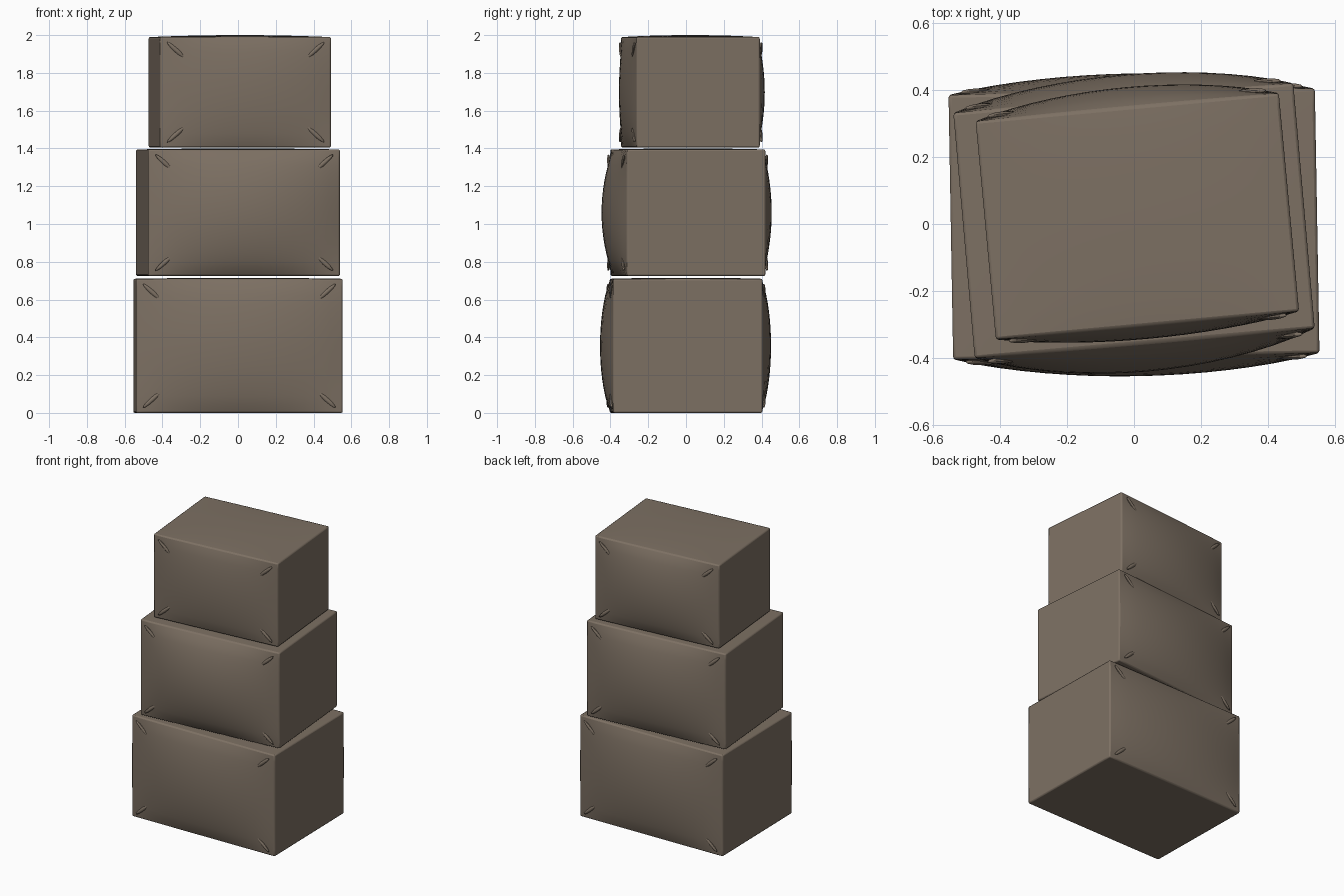
import bpy, bmesh, math
from mathutils import Matrix, Vector

if "Cube" in bpy.data.objects:
    bpy.data.objects.remove(bpy.data.objects["Cube"])

cardboard = bpy.data.materials.new("grey_brown_sack")
cardboard.diffuse_color = (0.205, 0.163, 0.125, 1)
cardboard.use_nodes = True
cardboard.node_tree.nodes["Principled BSDF"].inputs["Base Color"].default_value = cardboard.diffuse_color


def bulge(u, v):
    """Pillow-shaped swelling over a face, u and v run from -1 to 1."""
    return max(0, 1 - u * u) ** 0.9 * max(0, 1 - v * v) ** 0.75


def make_object(name, bm, matrix):
    bm.transform(matrix)
    bmesh.ops.recalc_face_normals(bm, faces=bm.faces[:])
    mesh = bpy.data.meshes.new(name)
    bm.to_mesh(mesh)
    bm.free()
    mesh.materials.append(cardboard)
    obj = bpy.data.objects.new(name, mesh)
    bpy.context.collection.objects.link(obj)
    bpy.ops.object.select_all(action='DESELECT')
    obj.select_set(True)
    bpy.context.view_layer.objects.active = obj
    bpy.ops.object.shade_smooth_by_angle(angle=math.radians(40))
    return obj


def padded_box(name, size, z0, centre, turn, front, back, top):
    w, d, h = (s / 2 for s in size)
    place = Matrix.Translation((*centre, z0 + h)) @ Matrix.Rotation(math.radians(turn), 4, 'Z')

    # body: gridded box with swollen front, back and top
    bm = bmesh.new()
    bmesh.ops.create_cube(bm, size=2)
    bmesh.ops.subdivide_edges(bm, edges=bm.edges[:], cuts=15, use_grid_fill=True)
    for vert in bm.verts:
        x, y, z = vert.co
        vert.co = Vector((x * w, y * d, z * h))
        if y < -0.999:
            vert.co.y -= front * bulge(x, z)
        elif y > 0.999:
            vert.co.y += back * bulge(x, z)
        if z > 0.999:
            vert.co.z += top * bulge(x, y)
    body = make_object(name, bm, place)
    bevel = body.modifiers.new("soft_edges", 'BEVEL')
    bevel.width = 0.008
    bevel.segments = 2
    bevel.limit_method = 'ANGLE'
    bevel.angle_limit = math.radians(50)

    # folds: slim diagonal ridges at the front and back corners
    bm = bmesh.new()
    for side, swell in ((-1, front), (1, back)):
        for sx in (-1, 1):
            for sz in (-1, 1):
                x, z = sx * (w - 0.085), sz * (h - 0.07)
                y = side * (d + swell * bulge(x / w, z / h))
                m = (Matrix.Translation((x, y, z))
                     @ Matrix.Rotation(-sx * sz * math.radians(42), 4, 'Y')
                     @ Matrix.Diagonal((0.064, 0.010, 0.012, 1)))
                bmesh.ops.create_uvsphere(bm, u_segments=10, v_segments=6, radius=1,
                                          matrix=m @ Matrix.Rotation(math.pi / 2, 4, 'Y'))
    make_object(name + "_corner_folds", bm, place)


# stack of three boxes, each turned a little
padded_box("bottom_box", (1.095, 0.79, 0.71), 0.0, (0, 0), 1.0, 0.06, 0.055, 0.005)
padded_box("middle_box", (1.02, 0.735, 0.67), 0.725, (0, 0.01), 5.0, 0.085, 0.07, 0.005)
padded_box("top_box", (0.91, 0.655, 0.585), 1.405, (0.01, 0.023), 5.3, 0.04, 0.06, 0.01)
